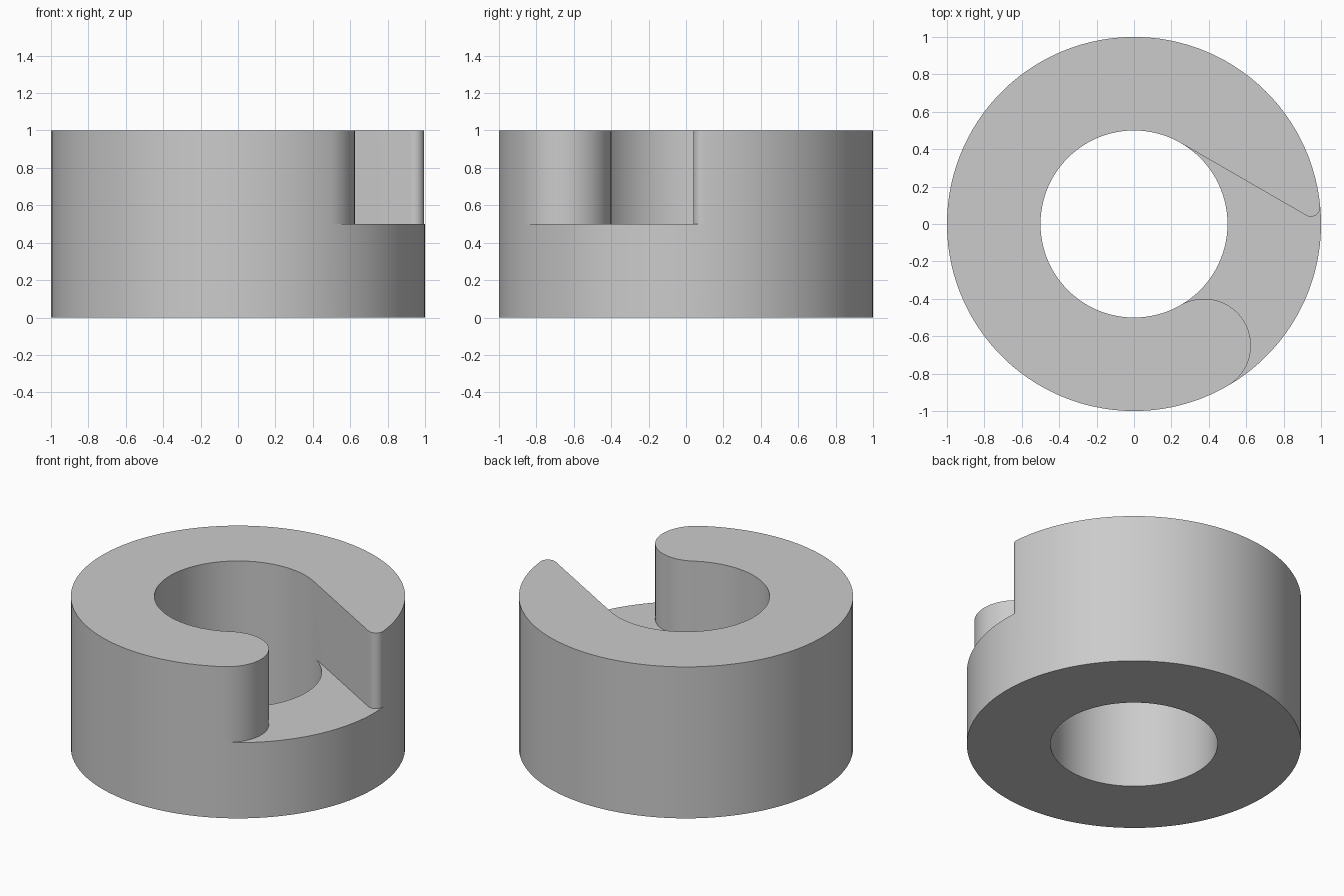
import bpy, bmesh, math
from mathutils import Vector

if "Cube" in bpy.data.objects:
    bpy.data.objects.remove(bpy.data.objects["Cube"])

R, r = 1.0, 0.5            # outer and bore radius
STEP, TOP = 0.5, 1.0       # slot floor and full height
NOSE, FILLET = 0.25, 0.05  # radii of the two slot ends


def arc(cx, cy, rad, a0, a1, n):
    """n + 1 points from a0 to a1 degrees."""
    angles = [math.radians(a0 + (a1 - a0) * i / n) for i in range(n + 1)]
    return [(cx + rad * math.cos(a), cy + rad * math.sin(a)) for a in angles]


# Straight slot wall leaves the bore tangentially at 60 degrees, then a fillet meets the rim
n = Vector((0.5, math.sqrt(0.75)))
t = Vector((n.y, -n.x))
c = n * (r + FILLET) + t * math.sqrt((R - FILLET) ** 2 - (r + FILLET) ** 2)
a_rim = math.degrees(math.atan2(c.y, c.x))
fillet = arc(c.x, c.y, FILLET, 240, 360 + a_rim, 12)

# Rounded nose, tangent to both bore and rim at -60 degrees
m = Vector((n.x, -n.y)) * (r + NOSE)
nose = arc(m.x, m.y, NOSE, 120, -60, 32)

# Rim and bore, each split into the open slot span and the rest
rim_slot = arc(0, 0, R, -60, a_rim, 32)
rim_rest = arc(0, 0, R, a_rim, 300, 96)
bore_slot = arc(0, 0, r, -60, 60, 32)
bore_rest = arc(0, 0, r, 60, 300, 96)

bm = bmesh.new()
cache = {}


def vert(p, z):
    key = (round(p[0], 5), round(p[1], 5), z)
    if key not in cache:
        cache[key] = bm.verts.new(key)
    return cache[key]


def wall(path, z0, z1):
    for p, q in zip(path, path[1:]):
        f = bm.faces.new((vert(p, z0), vert(q, z0), vert(q, z1), vert(p, z1)))
        f.smooth = True


def cap(path, z):
    bm.faces.new(list(dict.fromkeys(vert(p, z) for p in path)))


# Lower ring walls and underside
for path in (rim_slot, rim_rest, bore_slot, bore_rest):
    wall(path, 0, STEP)
outer, inner = rim_slot + rim_rest[1:], bore_slot + bore_rest[1:]
for i in range(len(outer) - 1):
    bm.faces.new((vert(outer[i], 0), vert(inner[i], 0),
                  vert(inner[i + 1], 0), vert(outer[i + 1], 0)))

# Upper open ring walls, with the slot sides
slot_side = [bore_slot[-1]] + fillet
for path in (rim_rest, bore_rest, nose, slot_side):
    wall(path, STEP, TOP)

# Slot floor and top face
cap(rim_slot + fillet[::-1] + bore_slot[::-1] + nose, STEP)
cap(rim_rest + nose[::-1] + bore_rest[::-1] + slot_side, TOP)

bmesh.ops.recalc_face_normals(bm, faces=bm.faces)
mesh = bpy.data.meshes.new("slotted_collar")
bm.to_mesh(mesh)
bm.free()
collar = bpy.data.objects.new("slotted_collar", mesh)
bpy.context.collection.objects.link(collar)

grey = bpy.data.materials.new("plain grey")
grey.diffuse_color = (0.6, 0.6, 0.6, 1)
grey.use_nodes = True
grey.node_tree.nodes["Principled BSDF"].inputs["Base Color"].default_value = grey.diffuse_color
mesh.materials.append(grey)

bpy.context.view_layer.objects.active = collar
collar.select_set(True)
bpy.ops.object.shade_smooth_by_angle(angle=math.radians(30))
